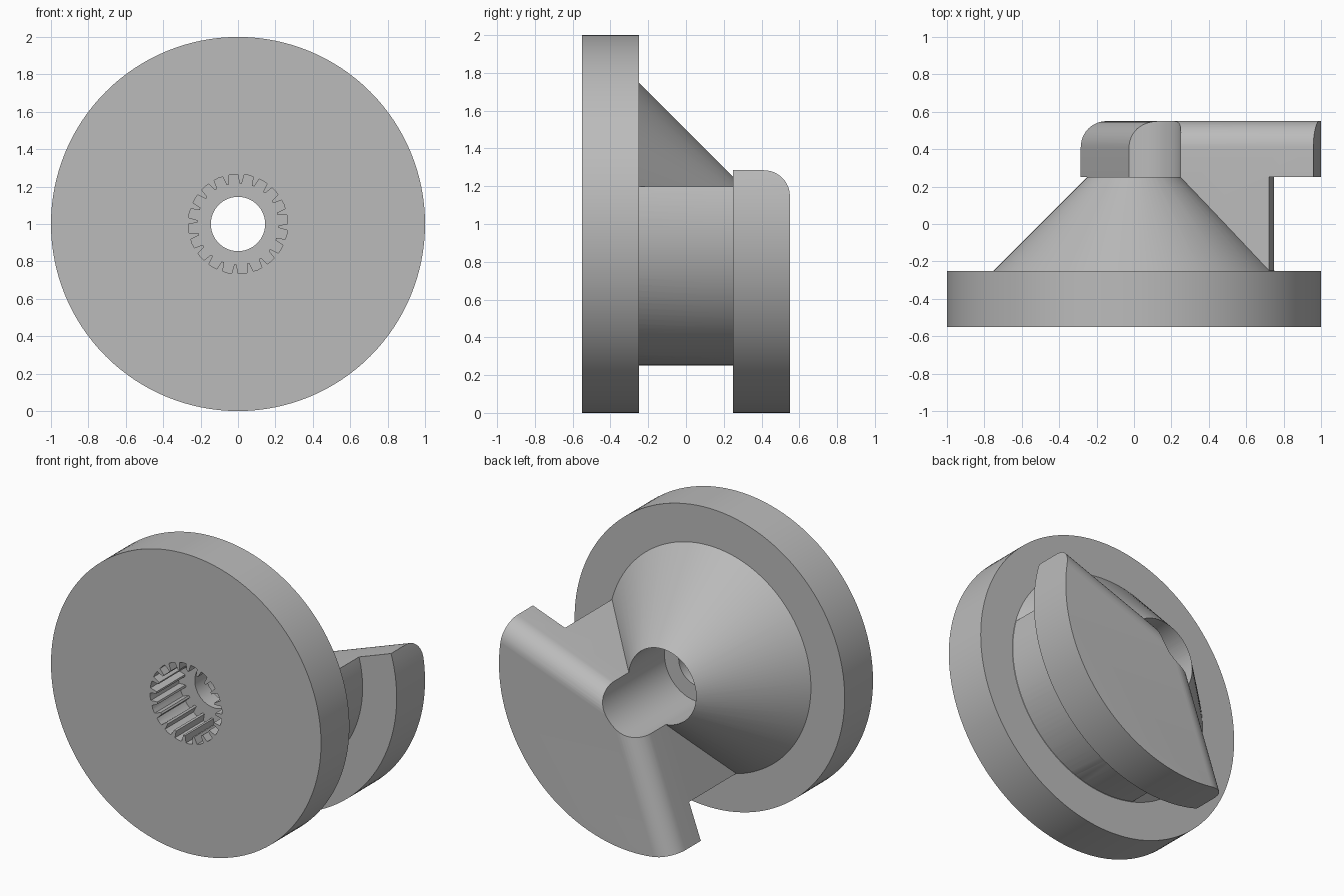
import bpy, bmesh, math
from mathutils import Vector

cube = bpy.data.objects.get("Cube")
if cube:
    bpy.data.objects.remove(cube, do_unlink=True)

AXIS = Vector((0, 0, 1))   # centre line runs along y at this height
SEGMENTS = 128
BACK = 0.55

grey = bpy.data.materials.new("plain_grey")
grey.use_nodes = True
colour = (0.5, 0.5, 0.5, 1)
grey.diffuse_color = colour
grey.node_tree.nodes["Principled BSDF"].inputs["Base Color"].default_value = colour


def to_object(name, bm):
    bmesh.ops.recalc_face_normals(bm, faces=bm.faces)
    mesh = bpy.data.meshes.new(name)
    bm.to_mesh(mesh)
    bm.free()
    mesh.materials.append(grey)
    obj = bpy.data.objects.new(name, mesh)
    bpy.context.collection.objects.link(obj)
    return obj


def lathe(name, profile):
    """Revolve (radius, y) points around the centre line."""
    bm = bmesh.new()
    verts = [bm.verts.new((r, y, AXIS.z)) for r, y in profile]
    edges = [bm.edges.new(pair) for pair in zip(verts, verts[1:])]
    bmesh.ops.spin(bm, geom=verts + edges, cent=AXIS, axis=(0, 1, 0),
                   angle=math.tau, steps=SEGMENTS, use_duplicate=False)
    bmesh.ops.remove_doubles(bm, verts=bm.verts, dist=1e-4)
    return to_object(name, bm)


def prism(outline, y0, y1):
    """Extrude an (x, z) outline, measured from the centre line, along y."""
    bm = bmesh.new()
    face = bm.faces.new([bm.verts.new((x, y0, z + AXIS.z)) for x, z in outline])
    grown = bmesh.ops.extrude_face_region(bm, geom=[face])["geom"]
    moved = [g for g in grown if isinstance(g, bmesh.types.BMVert)]
    bmesh.ops.translate(bm, verts=moved, vec=(0, y1 - y0, 0))
    bmesh.ops.recalc_face_normals(bm, faces=bm.faces)
    return bm


def combine(target, tool, operation):
    mod = target.modifiers.new(operation.lower(), "BOOLEAN")
    mod.operation, mod.object, mod.solver = operation, tool, "EXACT"
    bpy.context.view_layer.objects.active = target
    bpy.ops.object.modifier_apply(modifier=mod.name)
    bpy.data.objects.remove(tool, do_unlink=True)


# Round front plate with its tapered hub
body = lathe("flanged_hub", [(0, -0.55), (1, -0.55), (1, -0.25), (0.75, -0.25),
                             (0.2, 0.3), (0, 0.3)])

# Stepped sector: inner drum and larger rear flange
sector = lathe("rear_sector", [(0, -0.4), (0.748, -0.4), (0.748, 0.25), (1, 0.25),
                               (1, 0.7), (0, 0.7)])

# Wedge that trims the sector and rounds its two straight rear edges
slope = math.radians(20)
c, s = 3 * math.cos(slope), 3 * math.sin(slope)
tip = 0.047
bm = prism([(tip, -tip), (tip + c, s - tip), (4, -4), (tip - s, -tip - c)], -0.5, BACK)
corner = Vector((tip, BACK, AXIS.z - tip))
rounded = [e for e in bm.edges
           if all(abs(v.co.y - BACK) < 1e-4 for v in e.verts)
           and any((v.co - corner).length < 1e-3 for v in e.verts)]
bmesh.ops.bevel(bm, geom=rounded, offset=0.14, segments=12, profile=0.5, affect="EDGES")
combine(sector, to_object("wedge", bm), "INTERSECT")
combine(body, sector, "UNION")

# Stepped bore: narrow through hole, wide rear pocket
bore = lathe("bore", [(0, -0.4), (0.145, -0.4), (0.145, -0.13), (0.25, -0.13),
                      (0.25, 0.8), (0, 0.8)])
combine(body, bore, "DIFFERENCE")

# Toothed socket in the front face
TEETH = 20
pitch = math.tau / TEETH
outline = []
for i in range(TEETH):
    for offset, r in ((-0.4, 0.218), (-0.3, 0.265), (0, 0.267), (0.3, 0.265), (0.4, 0.218)):
        a = (i + 0.3 + offset) * pitch
        outline.append((r * math.cos(a), r * math.sin(a)))
combine(body, to_object("spline_cutter", prism(outline, -0.7, -0.25)), "DIFFERENCE")

# Smooth curved surfaces, crisp edges
bpy.ops.object.select_all(action="DESELECT")
body.select_set(True)
bpy.context.view_layer.objects.active = body
bpy.ops.object.shade_smooth_by_angle(angle=math.radians(25))
